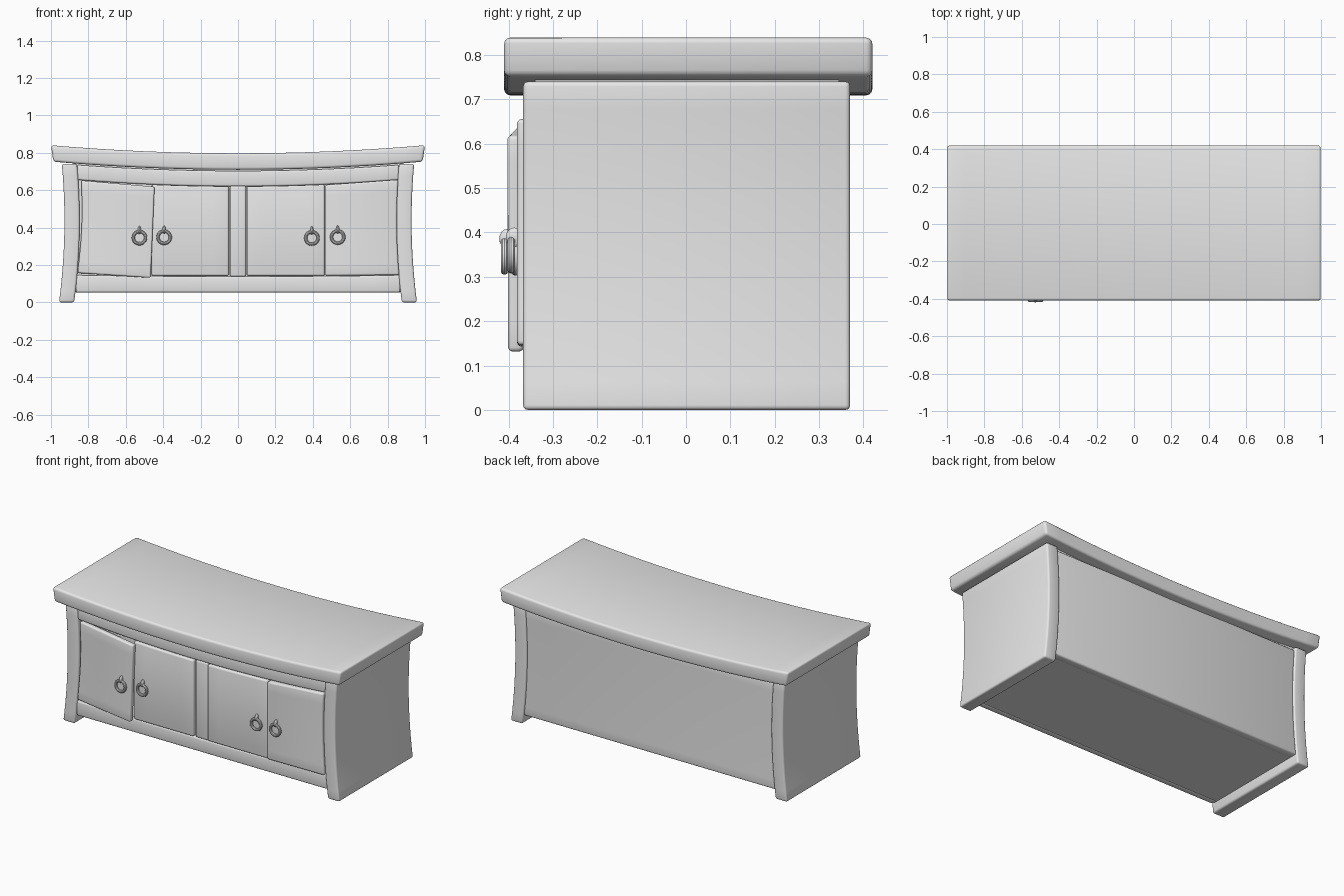
import bpy, bmesh, math

if "Cube" in bpy.data.objects:
    bpy.data.objects.remove(bpy.data.objects["Cube"])

mat = bpy.data.materials.new("light grey")
mat.diffuse_color = (0.8, 0.8, 0.8, 1)
mat.use_nodes = True
mat.node_tree.nodes["Principled BSDF"].inputs["Base Color"].default_value = mat.diffuse_color


def finish(ob, bevel=0):
    ob.data.materials.append(mat)
    bpy.ops.object.select_all(action='DESELECT')
    ob.select_set(True)
    bpy.context.view_layer.objects.active = ob
    if bevel:
        m = ob.modifiers.new("rounded edges", 'BEVEL')
        m.width, m.segments = bevel, 3
        m.limit_method, m.angle_limit = 'ANGLE', math.radians(40)
        bpy.ops.object.modifier_apply(modifier=m.name)
    bpy.ops.object.shade_smooth_by_angle(angle=math.radians(35))
    return ob


def slab(name, pairs, y0, y1, bevel=0.01, shift=lambda x: 0.0):
    """Sweep a chain of (x, z) point pairs from y0 to y1."""
    bm = bmesh.new()
    rings = []
    for (xa, za), (xb, zb) in pairs:
        rings.append([bm.verts.new((x, y + shift(x), z)) for x, y, z in
                      ((xa, y0, za), (xb, y0, zb), (xb, y1, zb), (xa, y1, za))])
    for r, s in zip(rings, rings[1:]):
        for i in range(4):
            j = (i + 1) % 4
            bm.faces.new((r[i], r[j], s[j], s[i]))
    bm.faces.new(rings[0])
    bm.faces.new(rings[-1])
    bmesh.ops.recalc_face_normals(bm, faces=bm.faces)
    me = bpy.data.meshes.new(name)
    bm.to_mesh(me)
    bm.free()
    ob = bpy.data.objects.new(name, me)
    bpy.context.collection.objects.link(ob)
    return finish(ob, bevel)


def steps(a, b, n):
    return [a + (b - a) * i / n for i in range(n + 1)]


def sag(x):
    return 0.043 * x * x


def outer(z):
    return 0.152 * z * z - 0.133 * z + 0.957


def inner(z):
    return outer(z) - 0.081


# Sagging table top, ends slightly tilted
slab("table_top", [((x * 0.987, 0.709 + sag(x)), (x, 0.797 + sag(x)))
                   for x in steps(-1, 1, 20)], -0.41, 0.42, 0.014)

# Bowed side panels
for s, side in ((-1, "left"), (1, "right")):
    slab(side + "_side_panel", [((s * inner(z), z), (s * outer(z), z))
                                for z in steps(0, 0.74, 12)], -0.367, 0.37, 0.011)

# Carcass and back panel
slab("carcass", [((x, 0.056), (x, 0.715 + sag(x))) for x in steps(-0.88, 0.88, 16)],
     -0.34, 0.345, 0)
slab("back_panel", [((-inner(z) - 0.003, z), (inner(z) + 0.003, z))
                    for z in steps(0.053, 0.72, 12)], 0.31, 0.362, 0.01)

# Front rails and centre post
slab("upper_rail", [((x, 0.62 + 0.047 * x * x), (x, 0.703 + sag(x)))
                    for x in steps(-0.86, 0.86, 16)], -0.36, -0.32, 0.01)
slab("lower_rail", [((x, 0.053), (x, 0.138 + 0.01 * x * x))
                    for x in steps(-0.867, 0.867, 12)], -0.36, -0.32, 0.01)
slab("centre_post", [((-0.043, z), (0.043, z)) for z in (0.138, 0.622)], -0.362, -0.32, 0.01)

# Inner doors
for name, xa, xb in (("inner_left_door", -0.462, -0.049), ("inner_right_door", 0.047, 0.463)):
    slab(name, [((x, 0.142), (x, 0.62 + 0.047 * x * x)) for x in steps(xa, xb, 5)],
         -0.372, -0.33, 0.01)

# Outer right door follows the bowed panel
slab("outer_right_door",
     [((0.467, 0.143 + t * 0.485), (inner(0.146 + t * 0.51) + 0.002, 0.146 + t * 0.51))
      for t in steps(0, 1, 8)], -0.381, -0.33, 0.01)

# Outer left door hangs crooked and slightly open
slab("outer_left_door",
     [((-0.858 + 0.02 * t + 0.012 * math.sin(math.pi * t), 0.157 + t * 0.495),
       (-0.467 + 0.021 * t, 0.131 + t * 0.487)) for t in steps(0, 1, 8)],
     -0.369, -0.335, 0.01, lambda x: -0.085 * (x + 0.85))

# Ring pulls with their mounting loops
for name, x, z, y in (("outer_left", -0.527, 0.346, -0.396), ("inner_left", -0.395, 0.348, -0.372),
                      ("inner_right", 0.395, 0.344, -0.372), ("outer_right", 0.533, 0.349, -0.381)):
    bpy.ops.mesh.primitive_torus_add(major_radius=0.033, minor_radius=0.0085, major_segments=28,
                                     minor_segments=10, location=(x, y - 0.013, z),
                                     rotation=(math.pi / 2, 0, 0))
    ob = bpy.context.object
    ob.name = name + "_ring_pull"
    finish(ob)
    bpy.ops.mesh.primitive_uv_sphere_add(segments=14, ring_count=8, radius=1,
                                         location=(x, y - 0.006, z + 0.04))
    ob = bpy.context.object
    ob.name = name + "_pull_mount"
    ob.scale = (0.009, 0.019, 0.022)
    finish(ob)
